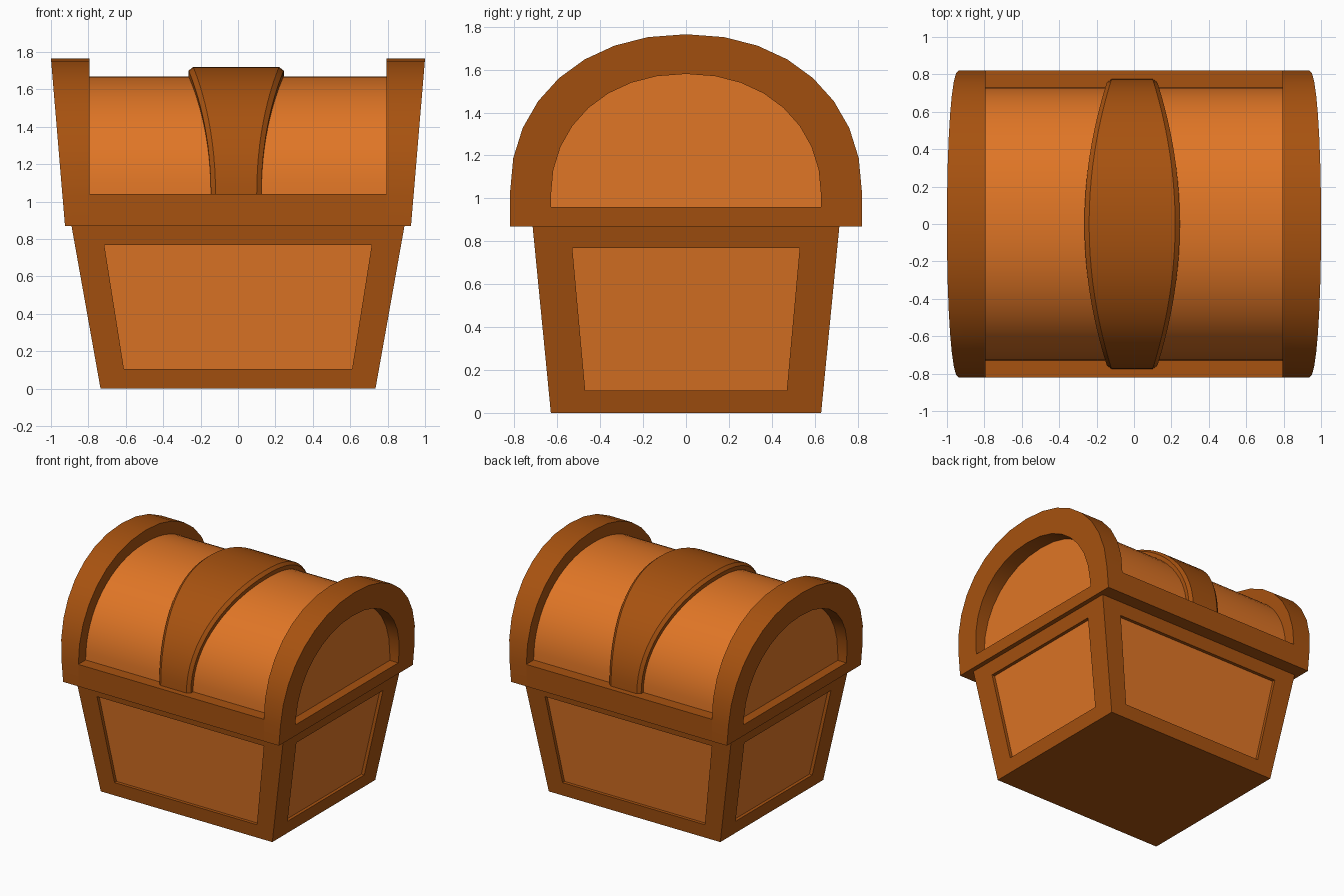
import bpy
import bmesh
from math import cos, sin, pi, radians

if "Cube" in bpy.data.objects:
    bpy.data.objects.remove(bpy.data.objects["Cube"])


def make_material(name, rgb):
    mat = bpy.data.materials.new(name)
    mat.use_nodes = True
    mat.diffuse_color = (*rgb, 1)
    mat.node_tree.nodes["Principled BSDF"].inputs["Base Color"].default_value = (*rgb, 1)
    return mat


DARK, LIGHT = 0, 1
MATERIALS = [make_material("dark_wood", (0.39, 0.085, 0.005)),
             make_material("light_wood", (0.745, 0.18, 0.019))]


def finish(name, bm, smooth=False):
    bmesh.ops.remove_doubles(bm, verts=bm.verts, dist=0.0005)
    bmesh.ops.recalc_face_normals(bm, faces=bm.faces)
    mesh = bpy.data.meshes.new(name)
    bm.to_mesh(mesh)
    bm.free()
    for mat in MATERIALS:
        mesh.materials.append(mat)
    obj = bpy.data.objects.new(name, mesh)
    bpy.context.collection.objects.link(obj)
    if smooth:
        bpy.ops.object.select_all(action="DESELECT")
        obj.select_set(True)
        bpy.context.view_layer.objects.active = obj
        bpy.ops.object.shade_smooth_by_angle(angle=radians(30))
    return obj


def cap(bm, loop, mat=DARK):
    bm.faces.new([bm.verts.new(p) for p in loop]).material_index = mat


def bridge(bm, loop_a, loop_b, mat=DARK, closed=True):
    a = [bm.verts.new(p) for p in loop_a]
    b = [bm.verts.new(p) for p in loop_b]
    for i in range(len(a) if closed else len(a) - 1):
        j = (i + 1) % len(a)
        bm.faces.new((a[i], a[j], b[j], b[i])).material_index = mat


def recessed_panel(bm, outer, inner, back):
    bridge(bm, outer, inner)
    bridge(bm, inner, back)
    cap(bm, back, LIGHT)


def arch(half_width, base, height, segments=16):
    """Slightly squared half ellipse in (y, z), running from +y to -y."""
    points = []
    for i in range(segments + 1):
        c, s = cos(pi * i / segments), sin(pi * i / segments)
        y = half_width * abs(c) ** 0.94 * (1 if c > 0 else -1)
        points.append((y, base + height * max(s, 0) ** 0.94))
    return points


# Tapered chest body with a recessed panel on each side
BODY_TOP = 0.87


def body_half(z):
    t = z / BODY_TOP
    return 0.735 + 0.155 * t, 0.63 + 0.085 * t


def body_panel(bm, side, along_x, low_half, high_half):
    def point(u, z, depth=0.0):
        hx, hy = body_half(z)
        return (u, side * (hy - depth), z) if along_x else (side * (hx - depth), u, z)

    def quad(low, high, z0, z1, depth=0.0):
        return [point(u, z, depth) for u, z in
                ((-low, z0), (low, z0), (high, z1), (-high, z1))]

    axis = 0 if along_x else 1
    outer = quad(body_half(0)[axis], body_half(BODY_TOP)[axis], 0, BODY_TOP)
    inner = quad(low_half, high_half, 0.105, 0.768)
    back = quad(low_half, high_half, 0.105, 0.768, 0.025)
    recessed_panel(bm, outer, inner, back)


bm = bmesh.new()
for side in (-1, 1):
    body_panel(bm, side, True, 0.61, 0.715)
    body_panel(bm, side, False, 0.47, 0.53)
for z in (0, BODY_TOP):
    hx, hy = body_half(z)
    cap(bm, [(-hx, -hy, z), (hx, -hy, z), (hx, hy, z), (-hx, hy, z)])
finish("chest_body", bm)

# Rim under the lid
bm = bmesh.new()
bmesh.ops.create_cube(bm, size=1)
for v in bm.verts:
    v.co = (v.co.x * 1.59, v.co.y * 1.64, 0.955 + v.co.z * 0.17)
finish("lid_rim", bm)

# Curved lid
bm = bmesh.new()
curve = arch(0.73, 1.03, 0.64, 32)
bridge(bm, [(-0.8, y, z) for y, z in curve], [(0.8, y, z) for y, z in curve], LIGHT, False)
finish("lid_barrel", bm, True)

# Arched end frames that lean outwards, with a sunken panel
outline = [(0.82, 0.87)] + arch(0.82, 1.03, 0.735) + [(-0.82, 0.87)]
opening = [(0.63, 0.96)] + arch(0.63, 1.01, 0.57) + [(-0.63, 0.96)]


def leaning(points, side):
    return [(side * (0.925 + 0.075 * (z - 0.87) / 0.895), y, z) for y, z in points]


for name, side in (("left", 1), ("right", -1)):
    bm = bmesh.new()
    inside = [(side * 0.795, y, z) for y, z in outline]
    outside = leaning(outline, side)
    back = [(side * 0.86, y, z) for y, z in opening]
    cap(bm, inside)
    bridge(bm, inside, outside)
    recessed_panel(bm, outside, leaning(opening, side), back)
    finish(name + "_lid_end", bm, True)

# Central band, widest at the crown, with chamfered edges
def band_edge(a, height, side, trim):
    edge = []
    for y, z in arch(a, 1.03, height, 32):
        half = 0.255 - 0.12 * (y / a) ** 2 - trim
        edge.append((side * half - 0.01, y, z))
    return edge


bm = bmesh.new()
rows = [band_edge(a, h, side, trim) for a, h, side, trim in (
    (0.72, 0.63, -1, 0), (0.757, 0.67, -1, 0), (0.775, 0.69, -1, 0.025),
    (0.775, 0.69, 1, 0.025), (0.757, 0.67, 1, 0), (0.72, 0.63, 1, 0))]
for row_a, row_b in zip(rows, rows[1:]):
    bridge(bm, row_a, row_b, DARK, False)
finish("lid_band", bm, True)
